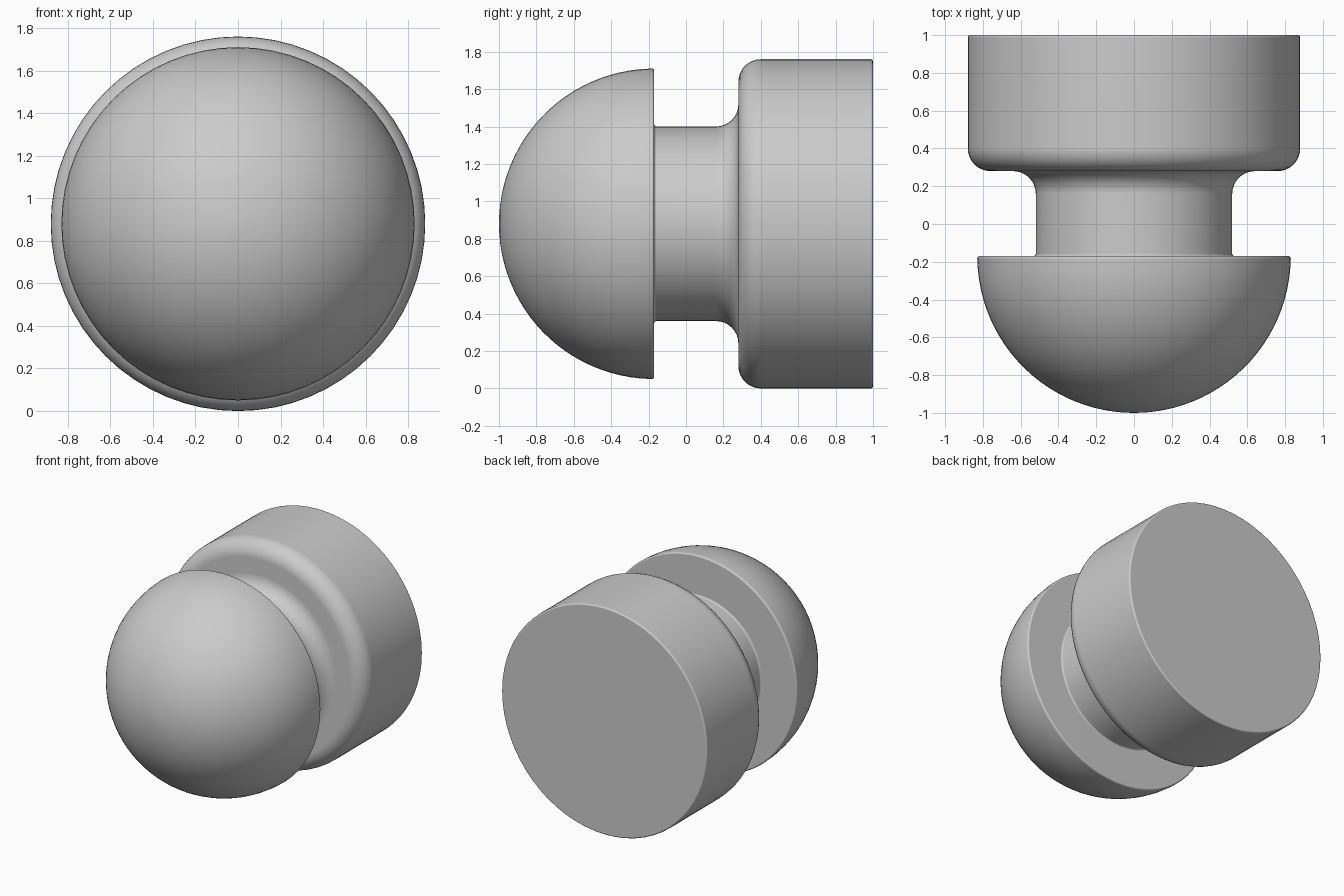
import bpy
import bmesh
from math import cos, sin, radians, tau
from mathutils import Matrix, Vector

cube = bpy.data.objects.get("Cube")
if cube:
    bpy.data.objects.remove(cube, do_unlink=True)

SEGMENTS = 64
AXIS_Z = 0.88      # height of the turning axis, equal to the base radius
BASE_R = 0.88
DOME_R = 0.83
NECK_R = 0.52
DOME_BACK = -0.17
BASE_FRONT = 0.28
BASE_BACK = 1.0
ROUND = 0.12       # large rounding at the neck and base shoulder
EDGE = 0.012       # small softened edges


def arc(r, y, size, start, end, steps):
    """Points (radius, y) along a circular arc centred on (r, y)."""
    angles = [radians(start + (end - start) * i / steps) for i in range(steps + 1)]
    return [(r + size * cos(a), y + size * sin(a)) for a in angles]


# Half profile from the dome tip to the rim of the flat back
profile = [(0, DOME_BACK - DOME_R)]
profile += arc(0, DOME_BACK, DOME_R, -90, -1.5, 24)[1:]
profile += arc(DOME_R - EDGE, DOME_BACK - EDGE, EDGE, 0, 90, 4)
profile += arc(NECK_R + EDGE, DOME_BACK + EDGE, EDGE, 270, 180, 4)
profile += arc(NECK_R + ROUND, BASE_FRONT - ROUND, ROUND, 180, 90, 8)
profile += arc(BASE_R - ROUND, BASE_FRONT + ROUND, ROUND, -90, 0, 8)
profile += arc(BASE_R - EDGE, BASE_BACK - EDGE, EDGE, 0, 90, 4)

# Turn the profile around the front-to-back axis
bm = bmesh.new()
verts = [bm.verts.new((r, y, 0)) for r, y in profile]
edges = [bm.edges.new(pair) for pair in zip(verts, verts[1:])]
bmesh.ops.spin(bm, geom=verts + edges, cent=(0, 0, 0), axis=(0, 1, 0),
               angle=tau, steps=SEGMENTS)
bmesh.ops.remove_doubles(bm, verts=bm.verts[:], dist=0.0001)

# Close the flat back
bmesh.ops.holes_fill(bm, edges=[e for e in bm.edges if e.is_boundary], sides=0)
bmesh.ops.recalc_face_normals(bm, faces=bm.faces[:])
bmesh.ops.transform(bm, matrix=Matrix.Translation(Vector((0, 0, AXIS_Z))),
                    verts=bm.verts[:])

mesh = bpy.data.meshes.new("domed_knob")
bm.to_mesh(mesh)
bm.free()
knob = bpy.data.objects.new("domed_knob", mesh)
bpy.context.collection.objects.link(knob)

# Smooth curves with clean flat faces
bpy.ops.object.select_all(action='DESELECT')
knob.select_set(True)
bpy.context.view_layer.objects.active = knob
bpy.ops.object.shade_smooth_by_angle(angle=radians(35))
weighted = knob.modifiers.new("flat_face_normals", 'WEIGHTED_NORMAL')
weighted.keep_sharp = True
